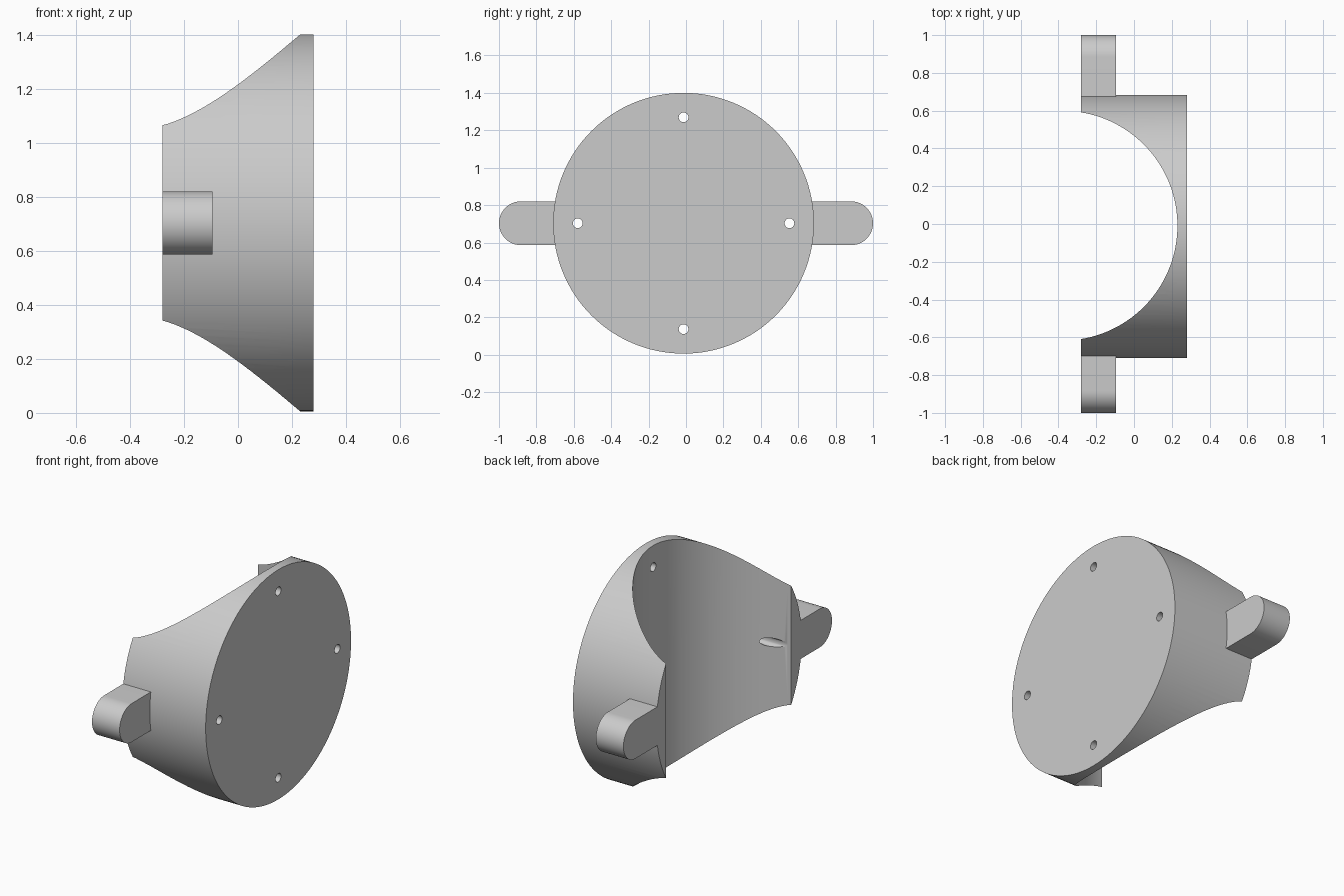
import bpy
import bmesh
import math
from mathutils import Matrix, Vector

cube = bpy.data.objects.get("Cube")
if cube:
    bpy.data.objects.remove(cube, do_unlink=True)

YC, ZC = -0.013, 0.703          # axis of the round body
X0, X1 = -0.28, 0.28            # saddle side and flat mounting side
RADIUS = 0.697
TAB_X1, TAB_R = -0.095, 0.117

grey = bpy.data.materials.new("light_grey")
grey.use_nodes = True
colour = (0.6, 0.6, 0.6, 1)
grey.diffuse_color = colour
grey.node_tree.nodes["Principled BSDF"].inputs["Base Color"].default_value = colour


def make_object(name, bm):
    bmesh.ops.recalc_face_normals(bm, faces=bm.faces[:])
    mesh = bpy.data.meshes.new(name)
    bm.to_mesh(mesh)
    bm.free()
    mesh.materials.append(grey)
    obj = bpy.data.objects.new(name, mesh)
    bpy.context.collection.objects.link(obj)
    return obj


def cylinder(name, radius, length, centre, axis, sides):
    turn = Matrix.Rotation(math.pi / 2, 4, "Y") if axis == "X" else Matrix()
    bm = bmesh.new()
    bmesh.ops.create_cone(bm, cap_ends=True, segments=sides, radius1=radius,
                          radius2=radius, depth=length,
                          matrix=Matrix.Translation(centre) @ turn)
    return make_object(name, bm)


def activate(obj):
    bpy.ops.object.select_all(action="DESELECT")
    obj.select_set(True)
    bpy.context.view_layer.objects.active = obj


def cut(obj, cutter):
    cutter.hide_render = True
    activate(obj)
    mod = obj.modifiers.new("cut", "BOOLEAN")
    mod.operation = "DIFFERENCE"
    mod.solver = "EXACT"
    mod.object = cutter
    bpy.ops.object.modifier_apply(modifier=mod.name)
    bpy.data.objects.remove(cutter, do_unlink=True)


def smooth(obj):
    activate(obj)
    bpy.ops.object.shade_smooth_by_angle(angle=math.radians(30))


# Round body with a saddle scooped out for an upright pipe
body = cylinder("saddle_body", RADIUS, X1 - X0, ((X0 + X1) / 2, YC, ZC), "X", 128)
cut(body, cylinder("pipe_cutter", 0.608, 3, (-0.378, YC + 0.004, ZC), "Z", 128))

# Four screw holes through the mounting face
for i in range(4):
    a = i * math.pi / 2
    centre = (0, YC + 0.566 * math.cos(a), ZC + 0.566 * math.sin(a))
    cut(body, cylinder("hole_cutter", 0.026, 2, centre, "X", 32))
smooth(body)


# Side tabs with rounded ends
def tab(name, side):
    root, tip = YC + side * 0.68, side * (1 - TAB_R)
    profile = [(root, ZC - TAB_R)]
    for i in range(33):
        a = math.pi * (i / 32 - 0.5)
        profile.append((tip + side * TAB_R * math.cos(a), ZC + TAB_R * math.sin(a)))
    profile.append((root, ZC + TAB_R))
    bm = bmesh.new()
    face = bm.faces.new([bm.verts.new((X0, y, z)) for y, z in profile])
    ext = bmesh.ops.extrude_face_region(bm, geom=[face], use_keep_orig=True)
    moved = [v for v in ext["geom"] if isinstance(v, bmesh.types.BMVert)]
    bmesh.ops.translate(bm, verts=moved, vec=Vector((TAB_X1 - X0, 0, 0)))
    smooth(make_object(name, bm))


tab("back_tab", 1)
tab("front_tab", -1)
